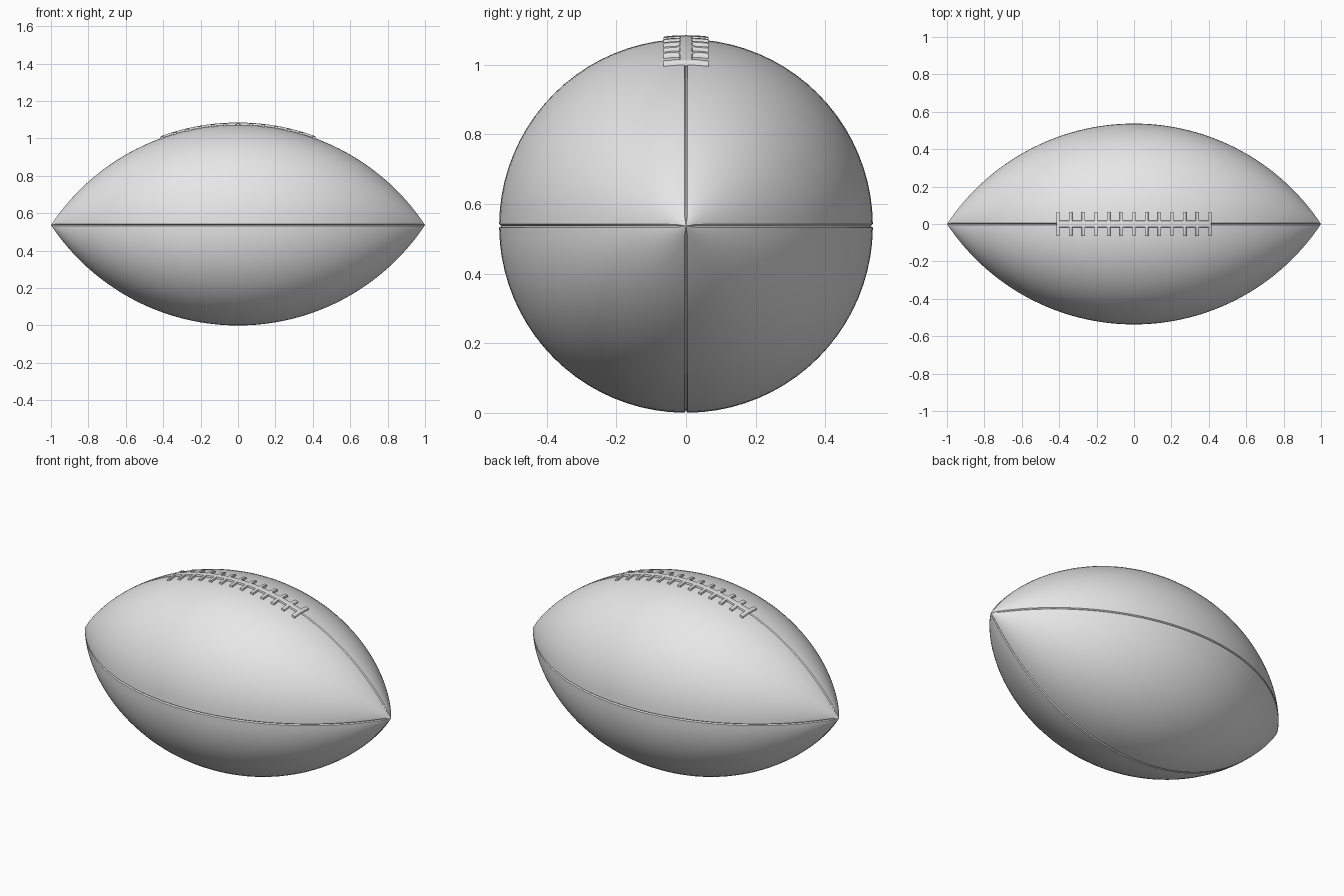
import bpy
import bmesh
from math import sin, cos, asin, pi, sqrt

cube = bpy.data.objects.get("Cube")
if cube:
    bpy.data.objects.remove(cube, do_unlink=True)

RADIUS = 0.537                               # widest radius, half length is 1
ARC = (1 + RADIUS ** 2) / (2 * RADIUS)       # radius of the side profile arc
RINGS, SEGMENTS = 72, 20                     # lengthwise, per panel
SEAM_HALF, SEAM_DEPTH = 0.005, 0.007
STRIP_HALF, BAR_REACH = 0.018, 0.065
BAR_COUNT, BAR_STEP, BAR_HALF = 13, 0.0677, 0.009
LACE_HEIGHT, LACE_SINK = 0.011, 0.004

grey = bpy.data.materials.new("plain grey")
grey.use_nodes = True
grey.diffuse_color = (0.8, 0.8, 0.8, 1)
grey.node_tree.nodes["Principled BSDF"].inputs["Base Color"].default_value = (0.8, 0.8, 0.8, 1)


def ball_radius(x):
    return sqrt(ARC ** 2 - x ** 2) - (ARC - RADIUS)


def finish(bm, name, angle):
    bmesh.ops.recalc_face_normals(bm, faces=bm.faces)
    mesh = bpy.data.meshes.new(name)
    bm.to_mesh(mesh)
    bm.free()
    mesh.materials.append(grey)
    obj = bpy.data.objects.new(name, mesh)
    bpy.context.collection.objects.link(obj)
    bpy.ops.object.select_all(action='DESELECT')
    bpy.context.view_layer.objects.active = obj
    obj.select_set(True)
    bpy.ops.object.shade_smooth_by_angle(angle=angle)


# Ball: arc profile swept into four panels, with a V groove between panels
bm = bmesh.new()
rings = []
half_angle = asin(1 / ARC)
for i in range(1, RINGS):
    x = ARC * sin(half_angle * (2 * i / RINGS - 1))
    r = ball_radius(x)
    gap = min(SEAM_HALF / r, 0.15)
    depth = min(SEAM_DEPTH, 0.15 * r)
    ring = []
    for panel in range(4):
        start = panel * pi / 2
        points = [(start, r - depth)]
        for s in range(SEGMENTS + 1):
            points.append((start + gap + (pi / 2 - 2 * gap) * s / SEGMENTS, r))
        ring += [bm.verts.new((x, p * cos(a), RADIUS + p * sin(a))) for a, p in points]
    rings.append(ring)
count = len(rings[0])
for a, b in zip(rings, rings[1:]):
    for j in range(count):
        k = (j + 1) % count
        bm.faces.new((a[j], a[k], b[k], b[j]))
for ring, x in ((rings[0], -1), (rings[-1], 1)):
    tip = bm.verts.new((x, 0, RADIUS))
    for j in range(count):
        bm.faces.new((ring[j], ring[(j + 1) % count], tip))
finish(bm, "ball", 0.45)

# Laces: a flat comb of one strip and cross bars, thickened, then bent to the ball
bm = bmesh.new()
xs = []
for i in range(BAR_COUNT):
    centre = (i - (BAR_COUNT - 1) / 2) * BAR_STEP
    xs += [centre - BAR_HALF, centre + BAR_HALF]
    if i < BAR_COUNT - 1:
        xs.append(centre + BAR_STEP / 2)
side = [STRIP_HALF + (BAR_REACH - STRIP_HALF) * k / 4 for k in range(5)]
ys = [-y for y in reversed(side)] + [0] + side
grid = [[bm.verts.new((x, y, -LACE_SINK)) for y in ys] for x in xs]
for i in range(len(xs) - 1):
    for j in range(len(ys) - 1):
        in_strip = abs(ys[j] + ys[j + 1]) / 2 < STRIP_HALF
        if in_strip or i % 3 == 0:
            bm.faces.new((grid[i][j], grid[i + 1][j], grid[i + 1][j + 1], grid[i][j + 1]))
bmesh.ops.delete(bm, geom=[v for v in bm.verts if not v.link_faces], context='VERTS')
raised = bmesh.ops.extrude_face_region(bm, geom=bm.faces[:], use_keep_orig=True)
for v in raised["geom"]:
    if isinstance(v, bmesh.types.BMVert):
        v.co.z = LACE_HEIGHT
bmesh.ops.recalc_face_normals(bm, faces=bm.faces)
rim = [e for e in bm.edges if all(v.co.z > 0 for v in e.verts)
       and any(abs(f.normal.z) < 0.5 for f in e.link_faces)]
bmesh.ops.bevel(bm, geom=rim, offset=0.003, segments=2, profile=0.5, affect='EDGES')
for v in bm.verts:
    r = ball_radius(v.co.x) + v.co.z
    v.co.z = RADIUS + sqrt(r ** 2 - v.co.y ** 2)
finish(bm, "laces", 0.6)
